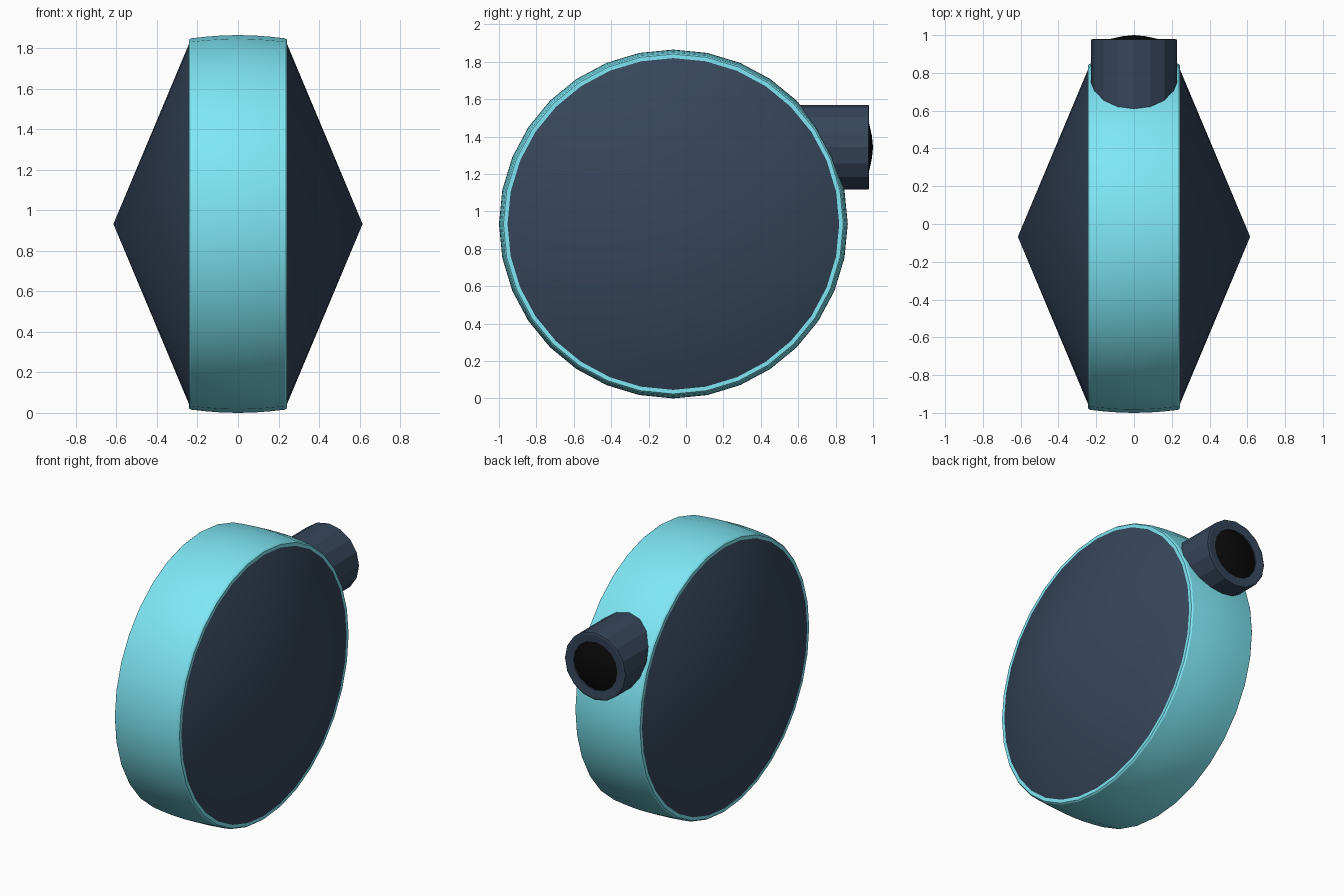
import bpy, bmesh, math
from mathutils import Vector

if "Cube" in bpy.data.objects:
    bpy.data.objects.remove(bpy.data.objects["Cube"])

CY, CZ, R = -0.0675, 0.9325, 0.9325   # wheel centre and radius
PIPE_Z = 1.343


def material(name, rgb):
    m = bpy.data.materials.new(name)
    m.diffuse_color = (*rgb, 1)
    m.use_nodes = True
    m.node_tree.nodes["Principled BSDF"].inputs["Base Color"].default_value = m.diffuse_color
    return m


def lathe(name, profile, sides, axis, centre, mat, angle=20):
    """Revolve (distance along axis, radius) points; radius 0 makes a pole."""
    bm = bmesh.new()
    rings = []
    for d, r in profile:
        ring = []
        for i in range(sides if r > 0 else 1):
            a = 2 * math.pi * i / sides
            u, v = r * math.cos(a), r * math.sin(a)
            p = (d, u, v) if axis == 'X' else (u, d, v)
            ring.append(bm.verts.new(Vector(p) + Vector(centre)))
        rings.append(ring)
    for a, b in zip(rings, rings[1:]):
        for i in range(sides):
            j = (i + 1) % sides
            quad = [a[i % len(a)], a[j % len(a)], b[j % len(b)], b[i % len(b)]]
            bm.faces.new(list(dict.fromkeys(quad)))
    bmesh.ops.recalc_face_normals(bm, faces=bm.faces)
    mesh = bpy.data.meshes.new(name)
    bm.to_mesh(mesh)
    bm.free()
    mesh.materials.append(mat)
    ob = bpy.data.objects.new(name, mesh)
    bpy.context.collection.objects.link(ob)
    bpy.ops.object.select_all(action='DESELECT')
    bpy.context.view_layer.objects.active = ob
    ob.select_set(True)
    bpy.ops.object.shade_smooth_by_angle(angle=math.radians(angle))
    return ob


cyan = material("cyan", (0.21, 0.80, 0.91))
slate = material("slate", (0.037, 0.061, 0.105))
black = material("black", (0.003, 0.003, 0.003))

# Crowned band with a narrow bevel at each edge
half = [(0.0, R), (0.08, R - 0.002), (0.16, R - 0.008), (0.233, R - 0.016),
        (0.243, R - 0.024), (0.243, R - 0.05)]
band = [(-d, r) for d, r in reversed(half[1:])] + half
lathe("band", band, 32, 'X', (0, CY, CZ), cyan)

# Pointed cone on each side
for side, s in (("left", -1), ("right", 1)):
    lathe(side + "_cone", [(s * 0.236, 0), (s * 0.236, R - 0.029), (s * 0.615, 0)],
          32, 'X', (0, CY, CZ), slate)

# Spout pipe at the back, with a bevelled lip
lathe("spout", [(0.45, 0), (0.45, 0.227), (0.976, 0.227), (0.979, 0.215),
                (0.973, 0.165), (0.93, 0.16)],
      16, 'Y', (0, 0, PIPE_Z), slate)

# Dark domed plug filling the spout mouth
lathe("spout_plug", [(0.94, 0.165), (0.967, 0.163), (0.981, 0.12), (0.994, 0.06), (1.0, 0)],
      16, 'Y', (0, 0, PIPE_Z), black)
